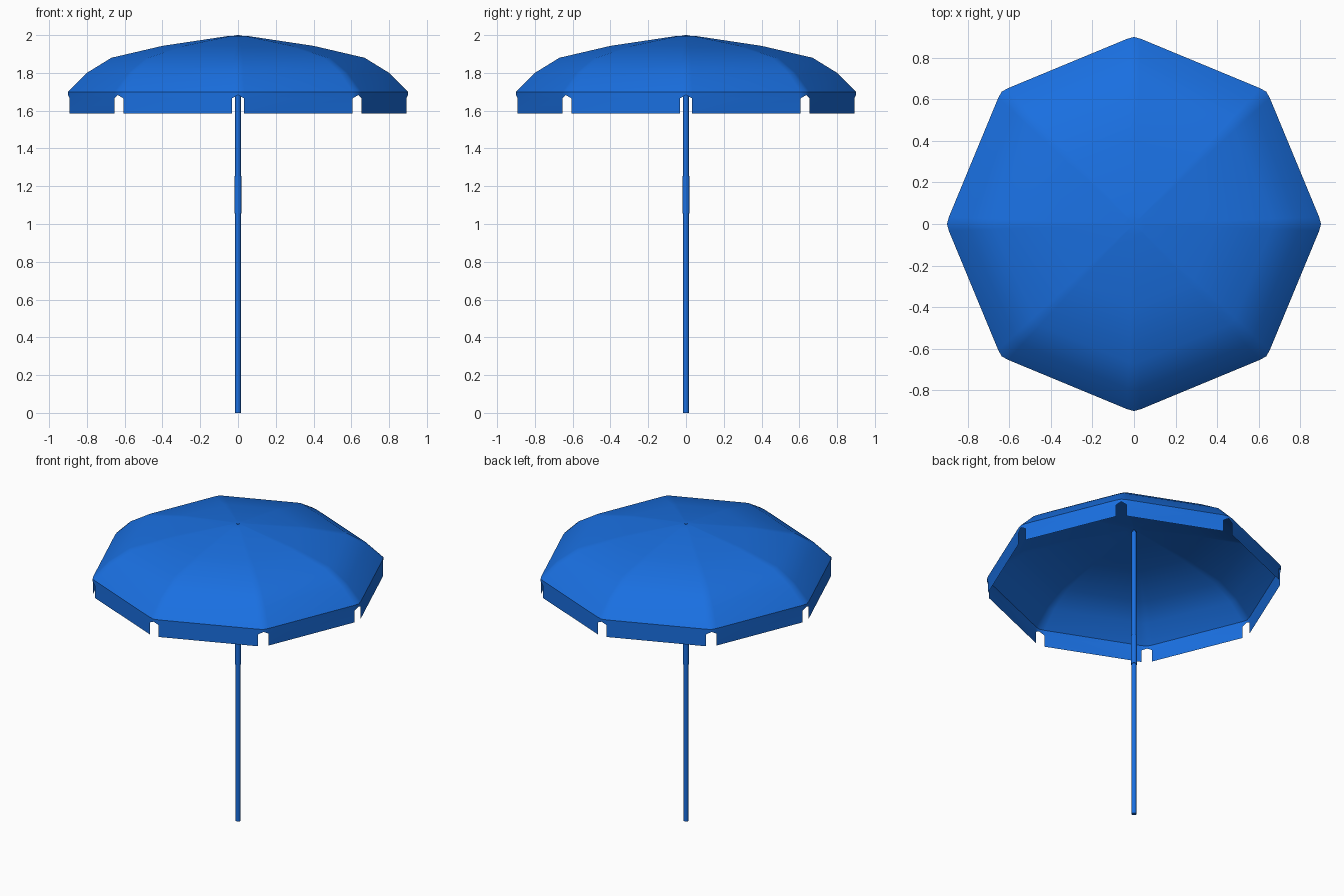
import bpy, bmesh, math
from mathutils import Matrix, Vector

if "Cube" in bpy.data.objects:
    bpy.data.objects.remove(bpy.data.objects["Cube"])

blue = bpy.data.materials.new("blue")
blue.diffuse_color = (0.01, 0.16, 0.75, 1)
blue.use_nodes = True
blue.node_tree.nodes["Principled BSDF"].inputs["Base Color"].default_value = blue.diffuse_color

SIDES, R = 8, 0.90
# One rounded corner of the octagon: centre point and its two neighbours
CORNER = [(0.891, -0.033), (R, 0.0), (0.891, 0.033)]


def rim(scale, z):
    """Octagon outline with softened corners, three points per corner."""
    pts = []
    for i in range(SIDES):
        turn = Matrix.Rotation(math.tau * i / SIDES, 3, 'Z')
        pts += [turn @ Vector((x * scale, y * scale, z)) for x, y in CORNER]
    return pts


def finish(bm, name):
    me = bpy.data.meshes.new(name)
    bm.to_mesh(me)
    bm.free()
    ob = bpy.data.objects.new(name, me)
    bpy.context.collection.objects.link(ob)
    me.materials.append(blue)
    bpy.ops.object.select_all(action='DESELECT')
    ob.select_set(True)
    bpy.context.view_layer.objects.active = ob
    bpy.ops.object.shade_smooth_by_angle(angle=math.radians(32))
    return ob


def tube(name, radius, z0, z1, sides=12):
    bm = bmesh.new()
    bmesh.ops.create_cone(bm, cap_ends=True, segments=sides, radius1=radius,
                          radius2=radius, depth=z1 - z0,
                          matrix=Matrix.Translation((0, 0, (z0 + z1) / 2)))
    finish(bm, name)


# Canopy: rings following the rib profile, closed at the apex
profile = [(0.90, 1.70), (0.80, 1.80), (0.67, 1.88), (0.40, 1.943), (0.06, 1.994)]
bm = bmesh.new()
rings = [[bm.verts.new(p) for p in rim(r / R, z)] for r, z in profile]
apex = bm.verts.new((0, 0, 1.998))
n = SIDES * 3
for a, b in zip(rings, rings[1:]):
    for i in range(n):
        j = (i + 1) % n
        bm.faces.new((a[i], a[j], b[j], b[i]))
for i in range(n):
    bm.faces.new((rings[-1][i], rings[-1][(i + 1) % n], apex))
finish(bm, "canopy")

# Valance: hanging flaps with a pointed notch at every corner
bm = bmesh.new()
top = [bm.verts.new(p) for p in rim(1, 1.70)]
mid = [bm.verts.new(p) for p in rim(1, 1.665)]
low = rim(1, 1.585)
for i in range(n):
    j = (i + 1) % n
    if i % 3 == 1:
        mid[i].co.z = 1.683
    bm.faces.new((mid[i], mid[j], top[j], top[i]))
    if i % 3 == 2:
        bm.faces.new((bm.verts.new(low[i]), bm.verts.new(low[j]), mid[j], mid[i]))
finish(bm, "valance")

# Pole, joint sleeve and top pin
tube("pole", 0.015, 0.0, 1.985)
tube("joint_sleeve", 0.019, 1.055, 1.255)
tube("top_pin", 0.008, 1.98, 2.0, 8)
